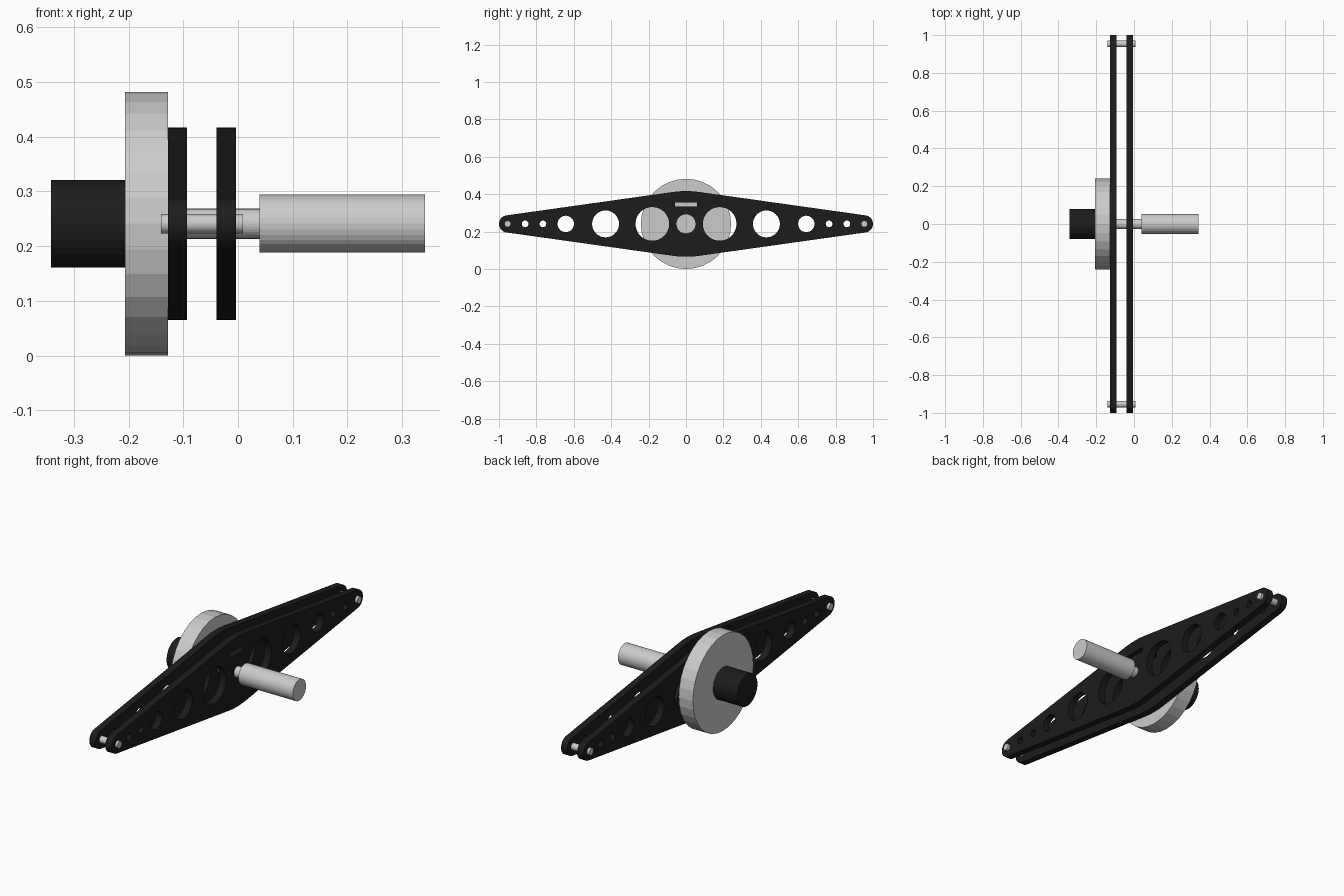
import bpy
from math import sin, cos, pi, radians
from mathutils import Matrix

if "Cube" in bpy.data.objects:
    bpy.data.objects.remove(bpy.data.objects["Cube"])

ZC = 0.241  # height of the main axis

black = bpy.data.materials.new("black")
black.diffuse_color = (0.012, 0.012, 0.012, 1)
black.use_nodes = True
black.node_tree.nodes["Principled BSDF"].inputs["Base Color"].default_value = black.diffuse_color


def rod(name, x0, x1, r, y=0.0, sides=32, mat=None):
    """Flat-faced cylinder lying along x."""
    bpy.ops.mesh.primitive_cylinder_add(
        vertices=sides, radius=r, depth=x1 - x0,
        location=((x0 + x1) / 2, y, ZC), rotation=(0, pi / 2, 0))
    ob = bpy.context.object
    ob.name = name
    if mat:
        ob.data.materials.append(mat)
    return ob


def arc(cx, cy, r, a0, a1, n):
    """Points on an arc, angles in degrees, both ends included."""
    return [(cx + r * cos(radians(a0 + (a1 - a0) * i / n)),
             cy + r * sin(radians(a0 + (a1 - a0) * i / n))) for i in range(n + 1)]


def circle(cx, r, n=32):
    return arc(cx, 0, r, 0, 360, n)[:-1]


# Plate outline: rounded tips, softly rounded peaks top and bottom
SLOPE = 8.0
R_TIP, Y_TIP, R_MID = 0.046, 0.954, 0.5
half_h = R_TIP / cos(radians(SLOPE)) + Y_TIP * sin(radians(SLOPE)) / cos(radians(SLOPE))
peak = half_h - R_MID / cos(radians(SLOPE))
outline = (arc(Y_TIP, 0, R_TIP, SLOPE - 90, 90 - SLOPE, 16)
           + arc(0, peak, R_MID, 90 - SLOPE, 90 + SLOPE, 6)
           + arc(-Y_TIP, 0, R_TIP, 90 + SLOPE, 270 - SLOPE, 16)
           + arc(0, -peak, R_MID, 270 - SLOPE, 270 + SLOPE, 6))

# Lightening holes (mirrored) and the narrow slot above the shaft
loops = [outline, [(-0.058, 0.092), (0.058, 0.092), (0.058, 0.114), (-0.058, 0.114)]]
for y, r in [(0.18, 0.09), (0.43, 0.072), (0.643, 0.044), (0.765, 0.018), (0.86, 0.018)]:
    loops += [circle(y, r), circle(-y, r)]


def plate(name, x0, x1):
    cu = bpy.data.curves.new(name, 'CURVE')
    cu.dimensions = '2D'
    cu.fill_mode = 'BOTH'
    cu.extrude = (x1 - x0) / 2
    for pts in loops:
        sp = cu.splines.new('POLY')
        sp.points.add(len(pts) - 1)
        for p, (u, v) in zip(sp.points, pts):
            p.co = (u, v, 0, 1)
        sp.use_cyclic_u = True
        sp.use_smooth = False
    cu.materials.append(black)
    ob = bpy.data.objects.new(name, cu)
    bpy.context.collection.objects.link(ob)
    # local x -> y, local y -> z, local z -> x
    ob.matrix_world = Matrix(((0, 0, 1, (x0 + x1) / 2), (1, 0, 0, 0),
                              (0, 1, 0, ZC), (0, 0, 0, 1)))
    bpy.ops.object.select_all(action='DESELECT')
    ob.select_set(True)
    bpy.context.view_layer.objects.active = ob
    bpy.ops.object.convert(target='MESH')
    bpy.context.object.name = name


plate("inner_plate", -0.128, -0.093)
plate("outer_plate", -0.039, -0.004)

# Hub parts along the main axis
rod("rear_boss", -0.342, -0.207, 0.08, mat=black)
rod("disc", -0.207, -0.128, 0.241)
rod("shaft", -0.128, 0.039, 0.0275)
rod("handle", 0.039, 0.342, 0.053)

# Pins joining the plate tips
for side, y in (("left", -0.954), ("right", 0.954)):
    rod("tip_pin_" + side, -0.141, 0.009, 0.0175, y)
